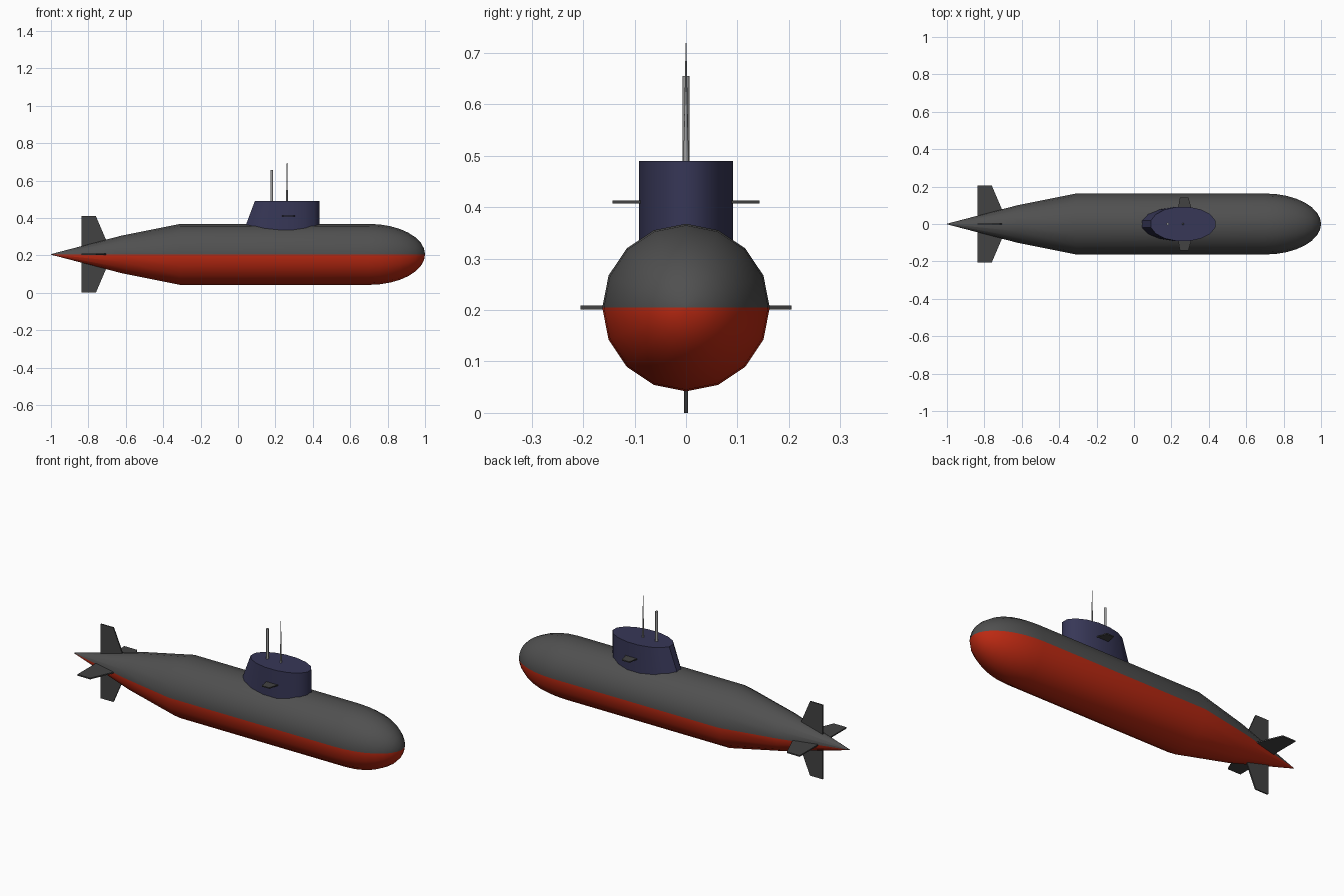
import bpy, bmesh, math

if "Cube" in bpy.data.objects:
    bpy.data.objects.remove(bpy.data.objects["Cube"])


def material(name, rgb):
    m = bpy.data.materials.new(name)
    m.diffuse_color = (*rgb, 1)
    m.use_nodes = True
    m.node_tree.nodes["Principled BSDF"].inputs["Base Color"].default_value = m.diffuse_color
    return m


GREY = material("hull grey", (0.08, 0.08, 0.08))
RED = material("red underside", (0.5, 0.022, 0.006))
NAVY = material("navy sail", (0.038, 0.038, 0.095))
FIN = material("dark fin grey", (0.055, 0.055, 0.055))
STEEL = material("mast steel", (0.35, 0.35, 0.35))
AXIS_Z = 0.205
RADIUS = 0.163


def finish(name, bm, mats, smooth=None):
    bmesh.ops.recalc_face_normals(bm, faces=bm.faces[:])
    me = bpy.data.meshes.new(name)
    bm.to_mesh(me)
    bm.free()
    for m in mats:
        me.materials.append(m)
    ob = bpy.data.objects.new(name, me)
    bpy.context.collection.objects.link(ob)
    if smooth:
        bpy.ops.object.select_all(action='DESELECT')
        ob.select_set(True)
        bpy.context.view_layer.objects.active = ob
        bpy.ops.object.shade_smooth_by_angle(angle=math.radians(smooth))
    return ob


def loft(bm, rings):
    """Skin rings of points and cap both ends."""
    vs = [[bm.verts.new(p) for p in r] for r in rings]
    n = len(vs[0])
    for a, b in zip(vs, vs[1:]):
        for i in range(n):
            bm.faces.new((a[i], a[(i + 1) % n], b[(i + 1) % n], b[i]))
    bm.faces.new(vs[0])
    bm.faces.new(vs[-1])
    bmesh.ops.remove_doubles(bm, verts=bm.verts[:], dist=1e-5)


# Hull: cone tail, straight middle, elliptical nose; red below the waterline
profile = [(-1.0, 0.0015), (-0.62, 0.101), (-0.31, RADIUS)]
for i in range(9):
    t = math.radians(i * 90 / 8)
    profile.append((0.70 + 0.30 * math.sin(t), max(RADIUS * math.cos(t), 0.0015)))
bm = bmesh.new()
loft(bm, [[(x, r * math.cos(k * math.pi / 8), AXIS_Z + r * math.sin(k * math.pi / 8))
           for k in range(16)] for x, r in profile])
for f in bm.faces:
    f.material_index = int(f.calc_center_median().z < AXIS_Z - 1e-4)
finish("hull", bm, [GREY, RED], 40)

# Sail: oval column whose rear half rakes back towards the hull
def sail_ring(z, rear):
    pts = []
    for k in range(16):
        a = (k + 0.5) * math.pi / 8
        c = math.cos(a) / math.cos(math.pi / 16)
        pts.append((0.262 + c * (0.173 if c > 0 else rear),
                    0.091 * math.sin(a) / math.cos(math.pi / 16), z))
    return pts


bm = bmesh.new()
loft(bm, [sail_ring(0.30, 0.243), sail_ring(0.49, 0.172)])
finish("sail", bm, [NAVY], 40)


# Fins: outline of (x, distance from axis), turned about the x axis
def fin(name, outline, angle, z, thick):
    c, s = math.cos(angle), math.sin(angle)
    bm = bmesh.new()
    loft(bm, [[(x, d * c - t * s, z + d * s + t * c) for x, d in outline]
              for t in (-thick / 2, thick / 2)])
    finish(name, bm, [FIN])


TAIL = [(-0.838, 0.02), (-0.838, 0.205), (-0.76, 0.205), (-0.685, 0.03)]
for k, side in enumerate(("left", "upper", "right", "lower")):
    fin(side + "_tail_fin", TAIL, k * math.pi / 2, AXIS_Z, 0.007)

PLANE = [(0.232, 0.07), (0.246, 0.143), (0.291, 0.143), (0.311, 0.07)]
for name, a in (("left_sail_plane", 0), ("right_sail_plane", math.pi)):
    fin(name, PLANE, a, 0.41, 0.006)


# Masts on top of the sail
def mast(name, x, r0, r1, top):
    bm = bmesh.new()
    loft(bm, [[(x + r * math.cos(k * math.pi / 4), r * math.sin(k * math.pi / 4), z)
               for k in range(8)] for z, r in ((0.47, r0), (top, r1))])
    finish(name, bm, [STEEL], 50)


mast("periscope", 0.18, 0.007, 0.007, 0.655)
mast("antenna", 0.262, 0.0055, 0.0008, 0.72)
